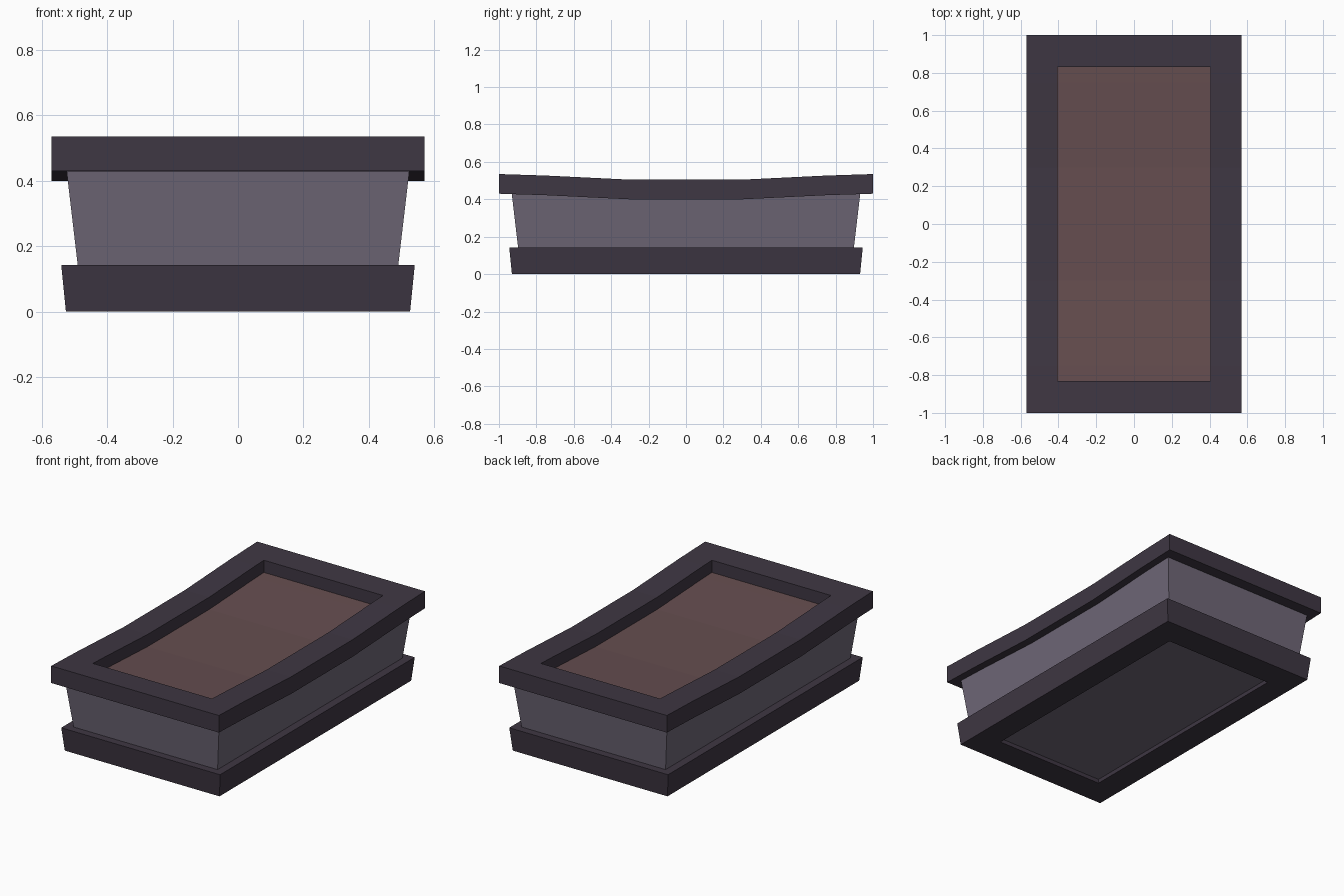
import bpy, bmesh

cube = bpy.data.objects.get("Cube")
if cube:
    bpy.data.objects.remove(cube, do_unlink=True)


def material(name, rgb):
    m = bpy.data.materials.new(name)
    m.use_nodes = True
    m.diffuse_color = (*rgb, 1)
    bsdf = m.node_tree.nodes["Principled BSDF"]
    bsdf.inputs["Base Color"].default_value = (*rgb, 1)
    bsdf.inputs["Roughness"].default_value = 0.9
    return m


dark = material("dark plum", (0.049, 0.038, 0.056))
lilac = material("grey lilac", (0.160, 0.138, 0.187))
earth = material("brown earth", (0.133, 0.076, 0.080))


def sag(y):
    """Height of the rim top: low in the middle, rising to both ends."""
    points = [(0, 0.505), (0.3, 0.505), (0.75, 0.527), (1, 0.535)]
    for (a, za), (b, zb) in zip(points, points[1:]):
        if abs(y) <= b:
            return za + (zb - za) * (abs(y) - a) / (b - a)
    return points[-1][1]


def mirrored(values):
    return sorted({s * v for v in values for s in (-1, 1)})


def slab(name, xs, ys, top, bottom, mat, hole=None, taper=None):
    """Grid slab between two height rules, with optional hole and tapered sides."""
    xs, ys = mirrored(xs), mirrored(ys)
    bm = bmesh.new()
    rows = [[bm.verts.new((x, y, 0)) for x in xs] for y in ys]
    for j in range(len(ys) - 1):
        for i in range(len(xs) - 1):
            cx, cy = (xs[i] + xs[i + 1]) / 2, (ys[j] + ys[j + 1]) / 2
            if hole and abs(cx) < hole[0] and abs(cy) < hole[1]:
                continue
            bm.faces.new((rows[j][i], rows[j][i + 1], rows[j + 1][i + 1], rows[j + 1][i]))
    upper = list(bm.verts)
    extruded = bmesh.ops.extrude_face_region(bm, geom=bm.faces[:], use_keep_orig=True)
    lower = [g for g in extruded["geom"] if isinstance(g, bmesh.types.BMVert)]
    for group, rule in ((upper, top), (lower, bottom)):
        for v in group:
            v.co.z = rule(v.co.y)
    if taper:
        # Draw the outermost sides inward as they go down
        for v in bm.verts:
            inset = taper * (top(1) - v.co.z)
            for axis, edge in ((0, xs[-1]), (1, ys[-1])):
                if abs(abs(v.co[axis]) - edge) < 1e-5:
                    v.co[axis] *= (edge - inset) / edge
    bmesh.ops.recalc_face_normals(bm, faces=bm.faces[:])
    mesh = bpy.data.meshes.new(name)
    bm.to_mesh(mesh)
    bm.free()
    mesh.materials.append(mat)
    obj = bpy.data.objects.new(name, mesh)
    bpy.context.collection.objects.link(obj)
    return obj


# Sagging top frame
slab("rim", (0.57, 0.405), (1, 0.83, 0.75, 0.3), sag, lambda y: sag(y) - 0.105,
     dark, hole=(0.405, 0.83))

# Fill inside the frame
slab("soil", (0.41,), (0.835, 0.75, 0.3), lambda y: sag(y) - 0.075,
     lambda y: sag(y) - 0.095, earth)

# Tapered trough, its floor showing through the base
slab("trough", (0.526,), (0.934, 0.75, 0.3), lambda y: sag(y) - 0.085,
     lambda y: 0.025, lilac, taper=0.118)

# Hollow plinth
slab("base", (0.54, 0.37), (0.945, 0.76), lambda y: 0.142, lambda y: 0,
     dark, hole=(0.37, 0.76), taper=0.1)
